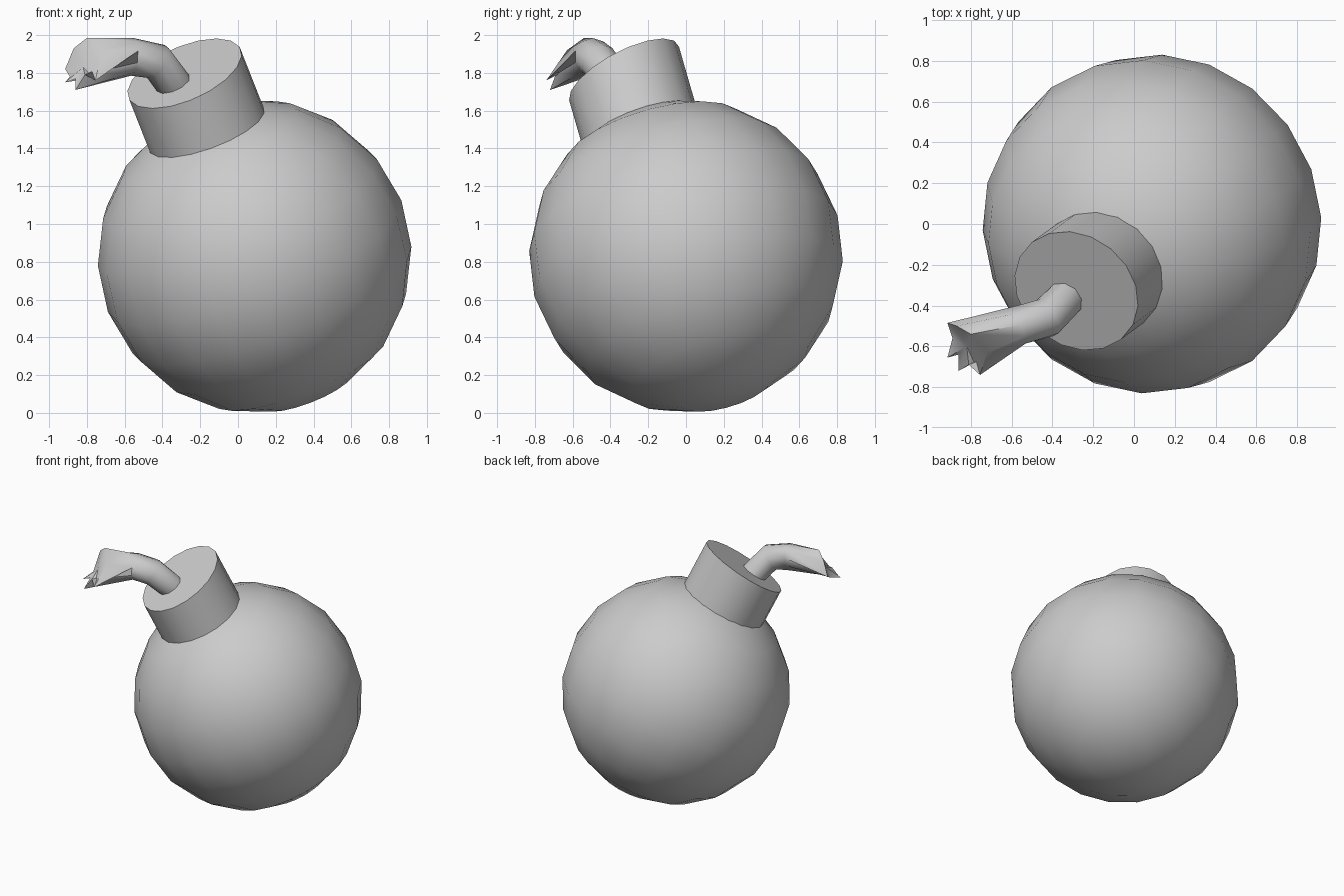
import bpy, bmesh
from math import cos, sin, pi, radians, sqrt
from mathutils import Vector

if "Cube" in bpy.data.objects:
    bpy.data.objects.remove(bpy.data.objects["Cube"])

CENTRE = Vector((0.088, 0, 0.83))
RADIUS = 0.832
AXIS = Vector((-0.355, -0.26, 0.90)).normalized()   # direction the neck leans
CAP_NORMAL = Vector((-0.36, -0.44, 0.82)).normalized()
CAP_CENTRE = Vector((-0.283, -0.328, 1.797))


def ring(centre, normal, r, n):
    """Circle of points, starting at the highest one."""
    d = Vector(normal).normalized()
    up = Vector((0, 0, 1))
    u = (up - d * up.dot(d)).normalized()
    s = d.cross(u)
    return [Vector(centre) + (u * cos(2 * pi * i / n) + s * sin(2 * pi * i / n)) * r
            for i in range(n)]


def finish(name, bm, angle):
    bmesh.ops.recalc_face_normals(bm, faces=bm.faces)
    me = bpy.data.meshes.new(name)
    bm.to_mesh(me)
    bm.free()
    ob = bpy.data.objects.new(name, me)
    bpy.context.collection.objects.link(ob)
    bpy.ops.object.select_all(action='DESELECT')
    ob.select_set(True)
    bpy.context.view_layer.objects.active = ob
    bpy.ops.object.shade_smooth_by_angle(angle=radians(angle))
    return ob


def loft(bm, rings):
    loops = [[bm.verts.new(p) for p in r] for r in rings]
    for a, b in zip(loops, loops[1:]):
        n = len(a)
        for i in range(n):
            bm.faces.new((a[i], a[(i + 1) % n], b[(i + 1) % n], b[i]))
    return loops


def onto_ball(p):
    """Follow the neck axis down from p to just inside the ball."""
    q = p - CENTRE
    b = q.dot(AXIS)
    return p - AXIS * (b - sqrt(b * b - q.length_squared + (RADIUS - 0.02) ** 2))


# Round body, poles lined up with the neck
bm = bmesh.new()
bmesh.ops.create_uvsphere(bm, u_segments=20, v_segments=10, radius=RADIUS)
bmesh.ops.rotate(bm, verts=bm.verts, matrix=AXIS.to_track_quat('Z', 'Y').to_matrix())
bmesh.ops.translate(bm, verts=bm.verts, vec=CENTRE)
finish("body", bm, 40)

# Neck, its lower edge following the ball
bm = bmesh.new()
top = ring(CAP_CENTRE, CAP_NORMAL, 0.325, 18)
loops = loft(bm, [top, [onto_ball(p) for p in top]])
bm.faces.new(loops[0])
finish("neck", bm, 35)

# Bent fuse with a frayed end
frayed = [(-0.80, -0.54, 1.985), (-0.87, -0.50, 1.93), (-0.915, -0.485, 1.82),
          (-0.89, -0.56, 1.78), (-0.915, -0.655, 1.75), (-0.86, -0.64, 1.77),
          (-0.86, -0.72, 1.71), (-0.81, -0.69, 1.79), (-0.755, -0.74, 1.76),
          (-0.72, -0.63, 1.92)]
bm = bmesh.new()
loops = loft(bm, [ring((-0.34, -0.37, 1.74), (-0.4, -0.4, 0.8), 0.095, 10),
                  ring((-0.43, -0.46, 1.86), (-0.7, -0.4, 0.45), 0.1, 10),
                  ring((-0.56, -0.495, 1.885), (-0.95, -0.3, 0.05), 0.1, 10),
                  frayed])
tip = bm.verts.new((-0.82, -0.60, 1.83))
end = loops[-1]
for i in range(10):
    bm.faces.new((end[i], end[(i + 1) % 10], tip))
finish("fuse", bm, 50)
